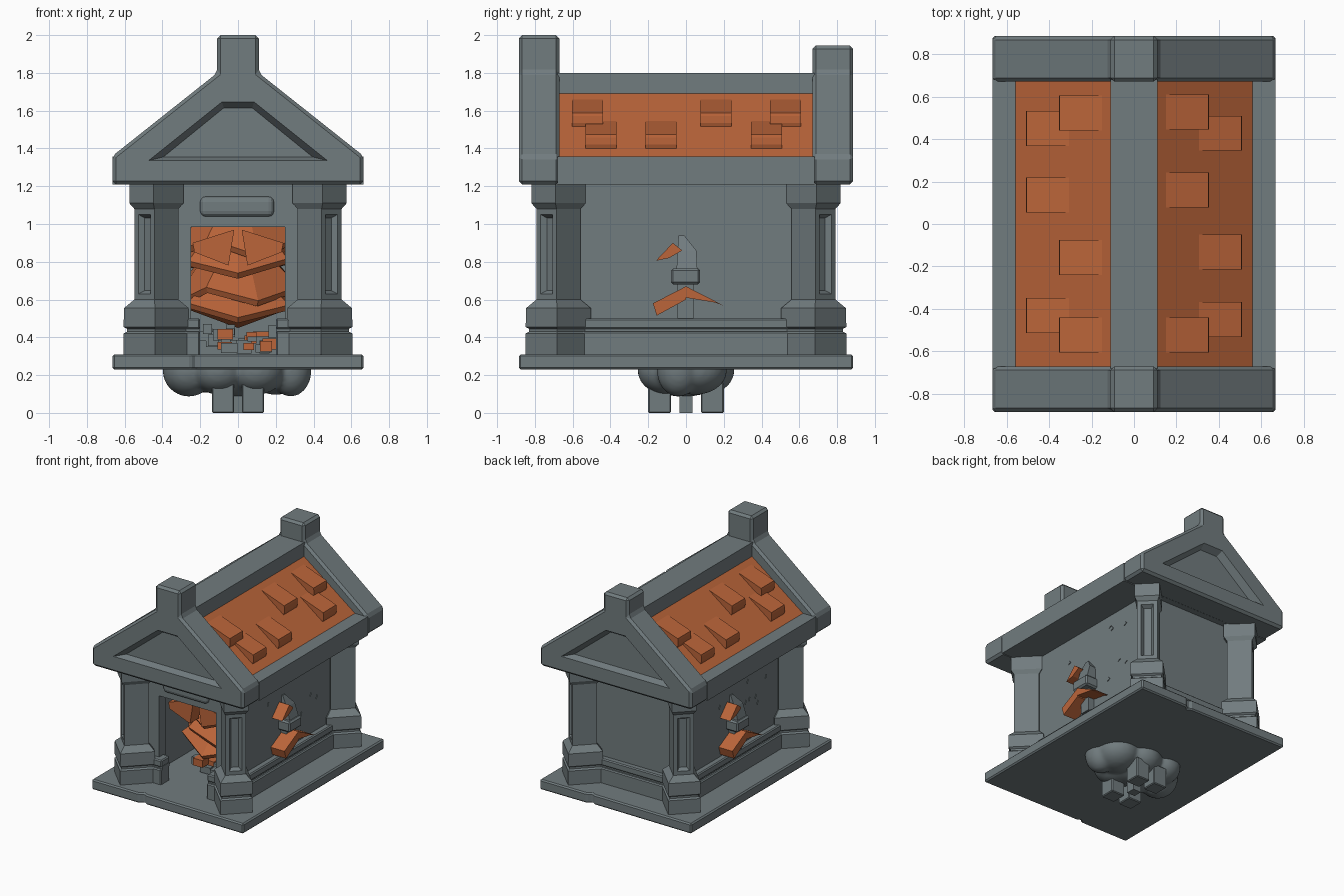
import bpy, bmesh, math, random
from mathutils import Vector, Matrix

random.seed(4)
if "Cube" in bpy.data.objects:
    bpy.data.objects.remove(bpy.data.objects["Cube"])


def material(name, rgb):
    m = bpy.data.materials.new(name)
    m.use_nodes = True
    m.diffuse_color = (*rgb, 1)
    m.node_tree.nodes["Principled BSDF"].inputs["Base Color"].default_value = (*rgb, 1)
    return m


STONE = material("slate_grey", (0.165, 0.2, 0.21))
CLAY = material("burnt_orange", (0.5, 0.13, 0.042))


def finish(name, bm, mat, bevel=0):
    bmesh.ops.recalc_face_normals(bm, faces=bm.faces)
    me = bpy.data.meshes.new(name)
    bm.to_mesh(me)
    bm.free()
    me.materials.append(mat)
    ob = bpy.data.objects.new(name, me)
    bpy.context.collection.objects.link(ob)
    if bevel:
        mod = ob.modifiers.new("edge_chamfer", 'BEVEL')
        mod.width, mod.segments, mod.limit_method = bevel, 1, 'ANGLE'
    return ob


def loft(name, rings, mat, bevel=0):
    """Skin a list of equal-length point rings and cap the ends."""
    bm = bmesh.new()
    vs = [[bm.verts.new(p) for p in r] for r in rings]
    n = len(vs[0])
    for a, b in zip(vs, vs[1:]):
        for i in range(n):
            bm.faces.new((a[i], a[(i + 1) % n], b[(i + 1) % n], b[i]))
    bm.faces.new(vs[0])
    bm.faces.new(vs[-1])
    return finish(name, bm, mat, bevel)


def prism(name, pts, axis, lo, hi, mat, bevel=0):
    """Extrude a 2D profile along an axis."""
    def at(p, t):
        q = list(p)
        q.insert("xyz".index(axis), t)
        return q
    return loft(name, [[at(p, t) for p in pts] for t in (lo, hi)], mat, bevel)


def box(name, x, y, z, mat=STONE, bevel=0):
    pts = [(x[0], y[0]), (x[1], y[0]), (x[1], y[1]), (x[0], y[1])]
    return prism(name, pts, "z", z[0], z[1], mat, bevel)


def mirrored(half):
    return half + [(-x, z) for x, z in reversed(half)]


def apply(ob, mod):
    bpy.context.view_layer.objects.active = ob
    bpy.ops.object.modifier_apply(modifier=mod.name)


# Floor slab with a chipped front and back edge
chip = [(-0.25, -0.885), (-0.22, -0.86), (-0.19, -0.875)]
outline = [(-0.665, -0.885)] + chip + [(0.665, -0.885)]
outline += [(-x, -y) for x, y in outline]
prism("floor_slab", outline, "z", 0.23, 0.31, STONE, 0.01)

# Walls around a hollow room, with a front doorway
WX, WY, DOOR = 0.41, 0.63, 0.25
box("back_wall", (-WX, WX), (WY - 0.06, WY), (0.3, 1.22))
box("door_lintel", (-DOOR, DOOR), (-WY, -WY + 0.08), (0.985, 1.22))
for s, side in ((-1, "right"), (1, "left")):
    box(side + "_wall", sorted((s * WX, s * (WX - 0.05))), (-WY, WY), (0.3, 1.22))
    box(side + "_door_jamb", sorted((s * DOOR, s * WX)), (-WY, -WY + 0.08), (0.3, 1.22))

# Two-course plinth along the walls
for tag, z, out in (("lower", (0.3, 0.43), 0.05), ("groove", (0.42, 0.45), 0.03), ("upper", (0.445, 0.5), 0.045)):
    b = 0.008 if tag != "groove" else 0
    for s, side in ((-1, "right"), (1, "left")):
        box(f"{side}_plinth_{tag}", sorted((s * (WX - 0.02), s * (WX + out))), (-WY, WY), z, STONE, b)
        box(f"{side}_door_plinth_{tag}", sorted((s * 0.2, s * WX)), (-WY - out, -WY + 0.06), z, STONE, b)
    box(f"back_plinth_{tag}", (-WX, WX), (WY - 0.02, WY + out), z, STONE, b)

# Rounded plaque above the door
plaque = box("door_plaque", (-0.2, 0.19), (-WY - 0.035, -WY + 0.02), (1.04, 1.145), STONE, 0.03)
plaque.modifiers[0].segments = 3

# Corner columns turned to face outward, with a sunken panel in the shaft
LEVELS = [(0.3, 0.118, 0.128), (0.42, 0.118, 0.128), (0.43, 0.105, 0.115), (0.445, 0.105, 0.115),
          (0.455, 0.118, 0.128), (0.555, 0.116, 0.126), (0.6, 0.075, 0.09), (1.08, 0.075, 0.09),
          (1.11, 0.09, 0.113), (1.215, 0.09, 0.113)]
for sx in (-1, 1):
    for sy in (-1, 1):
        name = ("left" if sx > 0 else "right") + ("_front" if sy < 0 else "_back") + "_column"
        out = Vector((sx, sy, 0)).normalized()
        tan = Vector((-out.y, out.x, 0))
        mid = Vector((sx * 0.432, sy * 0.675, 0))
        rings = [[mid + tan * u * a + out * v * b + Vector((0, 0, z))
                  for u, v in ((-1, -1), (1, -1), (1, 1), (-1, 1))] for z, a, b in LEVELS]
        col = loft(name, rings, STONE)
        bm = bmesh.new()
        bm.from_mesh(col.data)
        panel = max((f for f in bm.faces if f.normal.dot(out) > 0.99), key=lambda f: f.calc_area())
        bmesh.ops.inset_region(bm, faces=[panel], thickness=0.042, depth=0)
        bmesh.ops.inset_region(bm, faces=[panel], thickness=0.025, depth=-0.03)
        bm.to_mesh(col.data)
        bm.free()

# Gables with finials and a tapered recess
for s, side, top in ((-1, "front", 2.0), (1, "back", 1.945)):
    prof = mirrored([(0.665, 1.21), (0.665, 1.36), (0.11, 1.8), (0.11, top)])
    y0, y1 = sorted((s * 0.67, s * 0.885))
    gable = prism(side + "_gable", prof, "y", y0, y1, STONE, 0.018)
    apply(gable, gable.modifiers[0])
    wide = mirrored([(0.475, 1.335), (0.085, 1.647)])
    deep = mirrored([(0.395, 1.355), (0.075, 1.615)])
    cutter = loft("recess_cutter", [[(x, s * 0.886, z) for x, z in wide],
                                    [(x, s * 0.835, z) for x, z in deep]], STONE)
    cutter.hide_render = True
    mod = gable.modifiers.new("recess", 'BOOLEAN')
    mod.operation, mod.object, mod.solver = 'DIFFERENCE', cutter, 'EXACT'
    apply(gable, mod)
    bpy.data.objects.remove(cutter)

# Roof body: orange slopes, grey underside
roof = prism("roof_slopes", mirrored([(0.6, 1.215), (0.6, 1.326), (0.1, 1.697)]), "y", -0.68, 0.68, CLAY)
roof.data.materials.append(STONE)
for f in roof.data.polygons:
    f.material_index = 0 if f.normal.z > 0.1 else 1
box("ridge_beam", (-0.11, 0.11), (-0.68, 0.68), (1.6, 1.8))
for s, side in ((-1, "right"), (1, "left")):
    box(side + "_eave", sorted((s * 0.555, s * 0.665)), (-0.68, 0.68), (1.21, 1.358))

# Wedge shingles: (lower row?, centre y)
SHINGLES = {1: [(0, 0.527), (1, 0.427), (0, 0.16), (1, -0.132), (1, -0.45), (0, -0.522)],
            -1: [(0, 0.522), (1, 0.45), (1, 0.137), (0, -0.157), (1, -0.43), (0, -0.522)]}
for s, rows in SHINGLES.items():
    for i, (low, y) in enumerate(rows):
        dx, dz = low * 0.155, low * -0.115
        wedge = [(0.15, 1.66), (0.35, 1.588), (0.353, 1.572), (0.353, 1.536), (0.34, 1.5)]
        prism(f"shingle_{'left' if s > 0 else 'right'}_{i}", [(s * (x + dx), z + dz) for x, z in wedge],
              "y", y - 0.082, y + 0.082, CLAY)

# Side ornaments: grey bracket with orange shards, turned half round for the other wall
SHARDS = [("chevron_front", [(-0.175, 0.58), (-0.155, 0.515), (0, 0.6), (0, 0.67)], 0.53),
          ("chevron_back", [(0, 0.67), (0, 0.61), (0.15, 0.585), (0.2, 0.568)], 0.53),
          ("upper_shard", [(-0.16, 0.805), (-0.07, 0.9), (-0.02, 0.86), (-0.09, 0.82)], 0.5)]
for ang, side in ((0, "left"), (math.pi, "right")):
    parts = [prism(f"{side}_{n}", p, "x", 0.39, x, CLAY) for n, p, x in SHARDS]
    parts.append(box(side + "_bracket_stem", (0.39, 0.46), (-0.045, 0.04), (0.5, 0.69)))
    parts.append(box(side + "_bracket_collar", (0.39, 0.51), (-0.08, 0.075), (0.68, 0.765), STONE, 0.012))
    parts.append(loft(side + "_bracket_horn", [[(x0, y0, z), (x1, y0, z), (x1, y1, z), (x0, y1, z)] for
                 z, x0, x1, y0, y1 in ((0.76, 0.39, 0.49, -0.05, 0.06), (0.86, 0.39, 0.46, -0.045, 0.055),
                                       (0.94, 0.39, 0.42, -0.04, -0.01))], STONE))
    for i in range(8):
        y, z = random.choice((-1, 1)) * random.uniform(0.15, 0.45), random.uniform(0.65, 1.15)
        parts.append(prism(f"{side}_wall_chip_{i}", [(y, z), (y + 0.025, z + 0.012), (y + 0.01, z + 0.03)],
                           "x", WX - 0.01, WX + 0.005, STONE))
    for p in parts:
        p.data.transform(Matrix.Rotation(ang, 4, 'Z'))

# Ragged orange tiers filling the room
for i, (lo, hi, r) in enumerate(((0.5, 0.72, 0.38), (0.6, 0.84, 0.36), (0.74, 1.0, 0.37), (0.86, 1.1, 0.35))):
    rim, inner, crown = [], [], []
    for k in range(8):
        a = k * math.tau / 8 - math.pi / 2 + (i % 2) * 0.3
        c, s = math.cos(a), math.sin(a)
        z = lo + (0.04 if k % 2 else -0.04) + random.uniform(-0.015, 0.015)
        rim.append((r * c, r * 1.2 * s, z + 0.03))
        inner.append((r * c * 0.96, r * 1.15 * s, z))
        crown.append((r * c * 0.5, r * 0.6 * s, hi))
    loft(f"tier_{i}", [inner, rim, crown], CLAY)
for s in (-1, 1):
    loft(f"door_shard_{s}", [[(s * 0.02, y, 0.97), (s * 0.24, y, 0.9), (s * 0.23, y, 0.85), (s * 0.05, y, 0.78)]
                             for y in (-0.53, -0.42)], CLAY)

# Rubble and crates on the room floor
for i in range(26):
    x, y, z = random.uniform(-0.19, 0.19), random.uniform(-0.45, 0.1), random.uniform(0.31, 0.43)
    w, d, h = (random.uniform(0.015, 0.045) for _ in range(3))
    box(f"rubble_{i}", (x - w, x + w), (y - d, y + d), (z, z + h * 1.6), CLAY if i % 3 == 0 else STONE)

# Lumpy boulder below the slab
bm = bmesh.new()
LUMPS = [(-0.26, -0.04, 0.14, 0.13), (-0.18, 0.1, 0.13, 0.11), (-0.1, -0.1, 0.15, 0.12), (0.02, 0.1, 0.15, 0.12),
         (0.1, -0.1, 0.15, 0.12), (0.2, 0.05, 0.16, 0.12), (0.28, -0.04, 0.11, 0.13), (0, 0, 0.2, 0.13)]
for x, y, rx, rz in LUMPS:
    bmesh.ops.create_icosphere(bm, subdivisions=3, radius=1, matrix=Matrix.Translation((x, y, 0.225))
                               @ Matrix.Diagonal((rx, rx * 1.05, rz + 0.01, 1)))
bmesh.ops.bisect_plane(bm, geom=bm.verts[:] + bm.edges[:] + bm.faces[:], plane_co=(0, 0, 0.26),
                       plane_no=(0, 0, 1), clear_outer=True)
bmesh.ops.holes_fill(bm, edges=[e for e in bm.edges if e.is_boundary])
boulder = finish("boulder", bm, STONE)
mod = boulder.modifiers.new("merge", 'REMESH')
mod.mode, mod.voxel_size, mod.use_smooth_shade = 'VOXEL', 0.014, True
mod = boulder.modifiers.new("soften", 'SMOOTH')
mod.factor, mod.iterations = 0.5, 6

# Short stubby feet under the boulder
for sx in (-1, 1):
    for sy in (-1, 1):
        box(f"foot_{'left' if sx > 0 else 'right'}_{'front' if sy < 0 else 'back'}",
            sorted((sx * 0.02, sx * 0.138)), sorted((sy * 0.08, sy * 0.2)), (0, 0.16), STONE, 0.006)
box("foot_middle", (-0.035, 0.035), (-0.035, 0.035), (0, 0.16))
